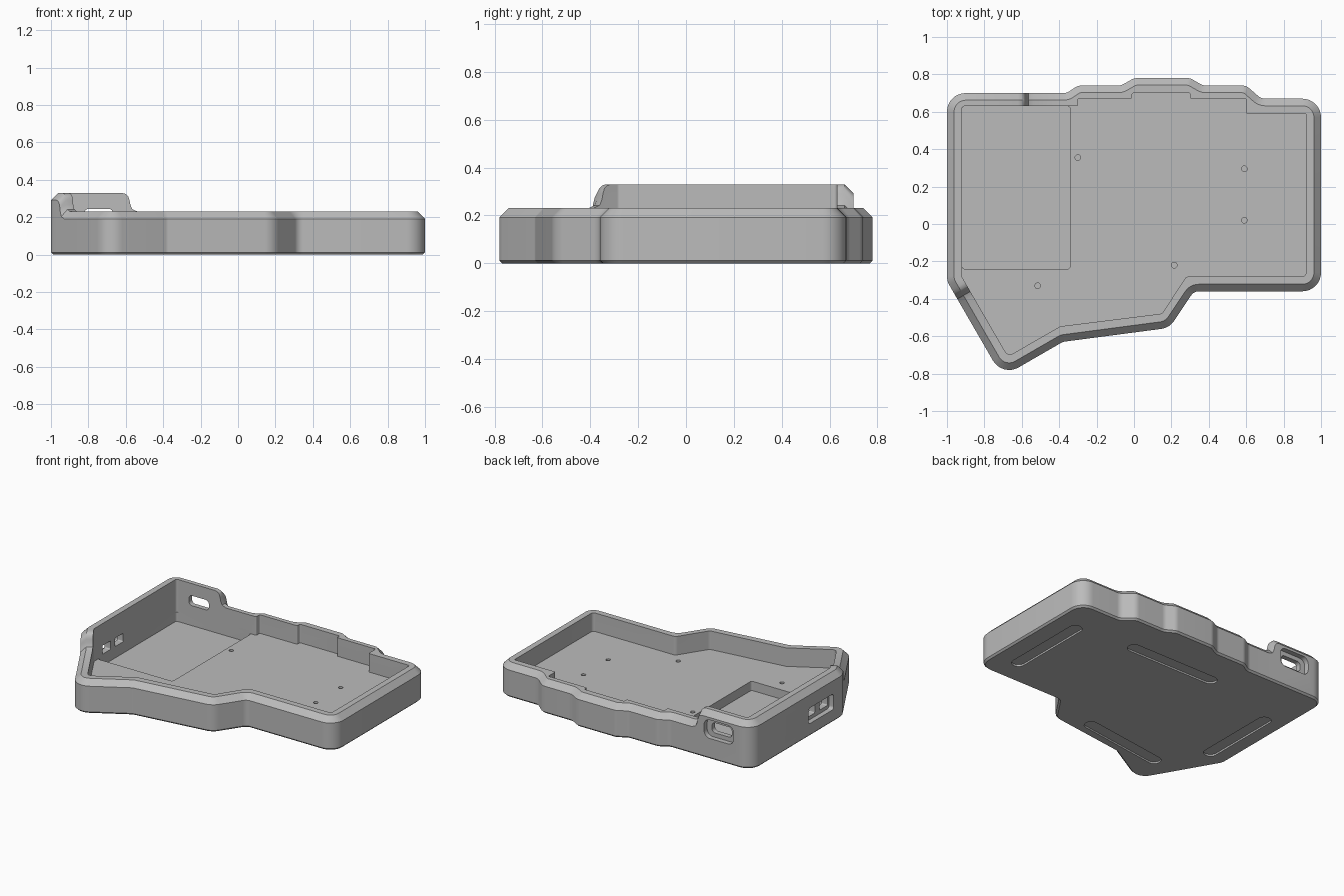
import bpy, bmesh, math
from mathutils import Vector, Matrix

if "Cube" in bpy.data.objects:
    bpy.data.objects.remove(bpy.data.objects["Cube"])

grey = bpy.data.materials.new("light_grey")
grey.use_nodes = True
COLOUR = (0.5, 0.5, 0.5, 1)
grey.diffuse_color = COLOUR
grey.node_tree.nodes["Principled BSDF"].inputs["Base Color"].default_value = COLOUR

LOW, HIGH, FLOOR, POCKET, WALL = 0.23, 0.33, 0.10, 0.035, 0.08


def rounded(corners, inset=0.0, steps=8):
    """Round and inset a counter-clockwise outline of (x, y, radius, height)."""
    out = []
    for i, (x, y, r, h) in enumerate(corners):
        p = Vector((x, y))
        a = (p - Vector(corners[i - 1][:2])).normalized()
        b = (Vector(corners[(i + 1) % len(corners)][:2]) - p).normalized()
        na, nb = Vector((-a.y, a.x)), Vector((-b.y, b.x))
        q = p + (na + nb) * (inset / (1 + na.dot(nb)))
        turn = math.atan2(a.x * b.y - a.y * b.x, a.dot(b))
        if r == 0:
            out.append((q.x, q.y, h))
            continue
        side = math.copysign(1, turn)
        rr = max(r - side * inset, 0.008)
        start = q - a * rr * math.tan(abs(turn) / 2)
        centre = start + na * side * rr
        for k in range(steps + 1):
            c = centre + Matrix.Rotation(turn * k / steps, 2) @ (start - centre)
            out.append((c.x, c.y, h))
    return out


def loft(name, rings):
    """Join equal rings of points into a closed solid."""
    bm = bmesh.new()
    loops = [[bm.verts.new(p) for p in ring] for ring in rings]
    n = len(loops[0])
    for lo, hi in zip(loops, loops[1:]):
        for i in range(n):
            j = (i + 1) % n
            bm.faces.new((lo[i], lo[j], hi[j], hi[i]))
    bm.faces.new(loops[0][::-1])
    bm.faces.new(loops[-1])
    bmesh.ops.recalc_face_normals(bm, faces=bm.faces)
    mesh = bpy.data.meshes.new(name)
    bm.to_mesh(mesh)
    bm.free()
    ob = bpy.data.objects.new(name, mesh)
    bpy.context.collection.objects.link(ob)
    mesh.materials.append(grey)
    return ob


def prism(name, corners, z0, z1, matrix=None):
    pts = rounded(corners)
    ob = loft(name, [[(x, y, z) for x, y, _ in pts] for z in (z0, z1)])
    if matrix:
        ob.data.transform(matrix)
    return ob


def box(cx, cy, w, d, r):
    return [(cx + sx * w / 2, cy + sy * d / 2, r, 0)
            for sx, sy in ((-1, -1), (1, -1), (1, 1), (-1, 1))]


def cut(body, cutter):
    cutter.hide_render = True
    mod = body.modifiers.new("cut", "BOOLEAN")
    mod.operation, mod.solver, mod.object = "DIFFERENCE", "EXACT", cutter
    bpy.context.view_layer.objects.active = body
    bpy.ops.object.modifier_apply(modifier=mod.name)
    bpy.data.objects.remove(cutter)


# Rim step profile: distance along the wall and height
step = [(0, HIGH), (.02, .325), (.033, .312), (.04, .29), (.045, .265), (.056, .242), (.085, LOW)]
back_step = [(-0.62 + s, 0.70, 0, z) for s, z in reversed(step)]
slope = Vector((0.5, -0.866))
front_step = [(-1 + slope.x * (s + .055), -0.305 + slope.y * (s + .055), 0, z) for s, z in step]

# Outer outline, counter-clockwise from the front right corner
outline = (
    [(1, -0.36, .1, LOW), (1, 0.67, .1, LOW)]
    + [(x, y, .06, LOW) for x, y in ((.68, .67), (.60, .74), (.37, .74), (.30, .78), (0, .78),
                                     (-.07, .74), (-.30, .74), (-.36, .70))]
    + back_step
    + [(-1, 0.70, .1, HIGH), (-1, -0.305, .1, HIGH)]
    + front_step
    + [(-.704, -.817, .1, LOW), (-.38, -.63, .04, LOW), (.19, -.555, .1, LOW), (.32, -.36, .05, LOW)])

# Case body: small bottom bevel, straight wall, chamfered rim
rings = []
for inset, base, drop in ((.012, 0, None), (0, .012, None), (0, None, .038), (.038, None, 0),
                          (.16, None, 0), (.16, .15, None)):
    rings.append([(x, y, h - drop if base is None else base) for x, y, h in rounded(outline, inset)])
case = loft("case", rings)

# Main cavity, with square-cut steps along the back
t = .006
cavity = [(x, y, t, 0) for x, y in ((.92, .59), (.60, .59), (.60, .67), (.30, .67), (.30, .70),
                                    (-.01, .70), (-.01, .67), (-.30, .67), (-.30, .63))]
cavity += [(-.92, .63, .015, 0), (-.92, -.283, .02, 0), (-.674, -.708, .03, 0), (-.394, -.547, .02, 0),
           (.15, -.479, .03, 0), (.28, -.28, .03, 0), (.92, -.28, .02, 0)]
cut(case, prism("cavity_cutter", cavity, FLOOR, 0.6))

# Deep pocket in the floor
cut(case, prism("pocket_cutter", box(-.63, .195, .58, .87, .016), POCKET, 0.2))

# Screw holes
for x, y in ((-.30, .355), (.59, .295), (.59, .02), (.215, -.22), (-.515, -.33)):
    cut(case, prism("screw_cutter", box(x, y, .03, .03, .0149), .04, 0.2))

# Back port: rounded recess and slot through the wall
to_back = Matrix.Rotation(math.radians(90), 4, "X")
cut(case, prism("port_recess_cutter", box(-.745, .21, .23, .13, .045), -.8, -.665, to_back))
cut(case, prism("port_slot_cutter", box(-.745, .21, .155, .07, .025), -.8, -.6, to_back))

# Side switch: recess and two openings through the left-hand wall
to_side = Matrix.Rotation(math.radians(90), 4, "Z") @ to_back
cut(case, prism("switch_recess_cutter", box(-.07, .145, .28, .11, .02), -1.1, -.965, to_side))
for y in (-.145, -.005):
    cut(case, prism("switch_hole_cutter", box(y, .145, .09, .06, .006), -1.1, -.88, to_side))

# Shallow foot recesses underneath
for x0, y0, x1, y1 in ((.82, -.21, .82, .44), (.42, .45, -.30, .45),
                       (0, -.47, -.68, -.565), (-.85, -.30, -.85, .32)):
    run = Vector((x1 - x0, y1 - y0))
    place = (Matrix.Translation(((x0 + x1) / 2, (y0 + y1) / 2, 0))
             @ Matrix.Rotation(math.atan2(run.y, run.x), 4, "Z"))
    cut(case, prism("foot_cutter", box(0, 0, run.length, .09, .0449), -.1, .012, place))

bpy.ops.object.select_all(action="DESELECT")
case.select_set(True)
bpy.context.view_layer.objects.active = case
bpy.ops.object.shade_smooth_by_angle(angle=math.radians(32))
